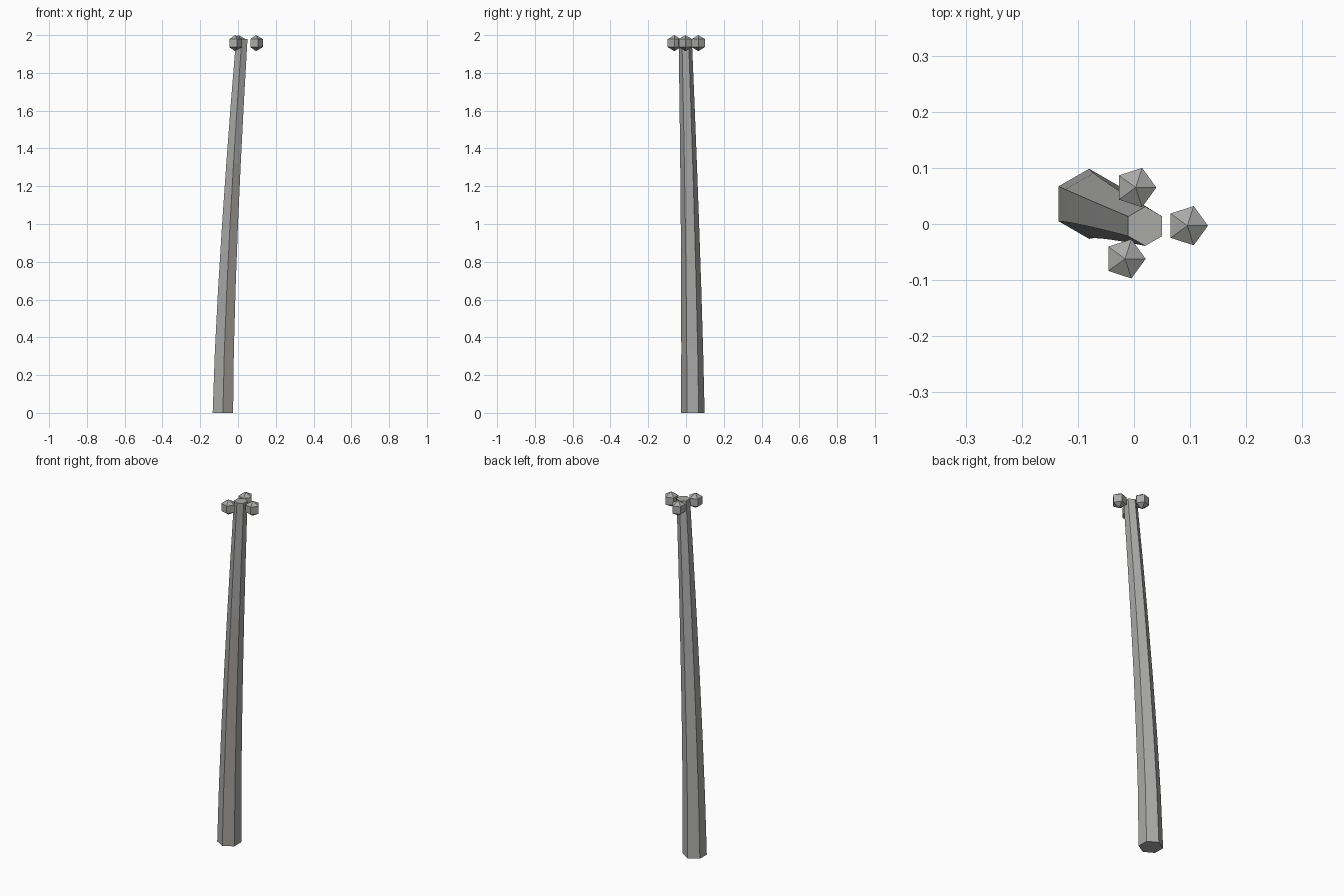
import bpy, bmesh, math

if "Cube" in bpy.data.objects:
    bpy.data.objects.remove(bpy.data.objects["Cube"])


def material(name, rgb):
    m = bpy.data.materials.new(name)
    m.diffuse_color = (*rgb, 1)
    m.use_nodes = True
    m.node_tree.nodes["Principled BSDF"].inputs["Base Color"].default_value = m.diffuse_color
    return m


grey = material("weathered grey", (0.40, 0.40, 0.395))
warm = material("warm grey", (0.38, 0.355, 0.33))

# Leaning, tapering six-sided trunk
STEPS, SIDES, HEIGHT = 6, 6, 1.98
bm = bmesh.new()
rings = []
for i in range(STEPS + 1):
    t = i / STEPS
    lean = t ** 1.42
    cx, cy = -0.08 + 0.10 * lean, 0.036 - 0.04 * lean
    r = 0.0625 - 0.0275 * t
    ring = []
    for k in range(SIDES):
        a = math.radians(30 + 60 * k)
        ring.append(bm.verts.new((cx + r * math.cos(a), cy + r * math.sin(a), HEIGHT * t)))
    rings.append(ring)
for low, high in zip(rings, rings[1:]):
    for k in range(SIDES):
        n = (k + 1) % SIDES
        bm.faces.new((low[k], low[n], high[n], high[k]))
bm.faces.new(rings[0][::-1])
bm.faces.new(rings[-1])
bm.normal_update()
# Lower faces towards the front right have a warmer tint
for f in bm.faces:
    c = f.calc_center_median()
    if f.normal.x > 0.2 and f.normal.y < -0.5 and c.z < 1.3:
        f.material_index = 1
mesh = bpy.data.meshes.new("trunk")
bm.to_mesh(mesh)
bm.free()
mesh.materials.append(grey)
mesh.materials.append(warm)
bpy.context.collection.objects.link(bpy.data.objects.new("trunk", mesh))

# Three five-sided coconuts around the top
for i, (x, y) in enumerate([(0.095, -0.003), (0.003, 0.065), (-0.016, -0.062)]):
    bpy.ops.mesh.primitive_uv_sphere_add(segments=5, ring_count=3, radius=0.0425,
                                         location=(x, y, 1.9575))
    nut = bpy.context.object
    nut.name = f"coconut_{i + 1}"
    # Put a corner of the pentagon on the +x side
    far = max(nut.data.vertices, key=lambda v: math.hypot(v.co.x, v.co.y))
    nut.rotation_euler.z = -math.atan2(far.co.y, far.co.x)
    nut.data.materials.append(grey)
